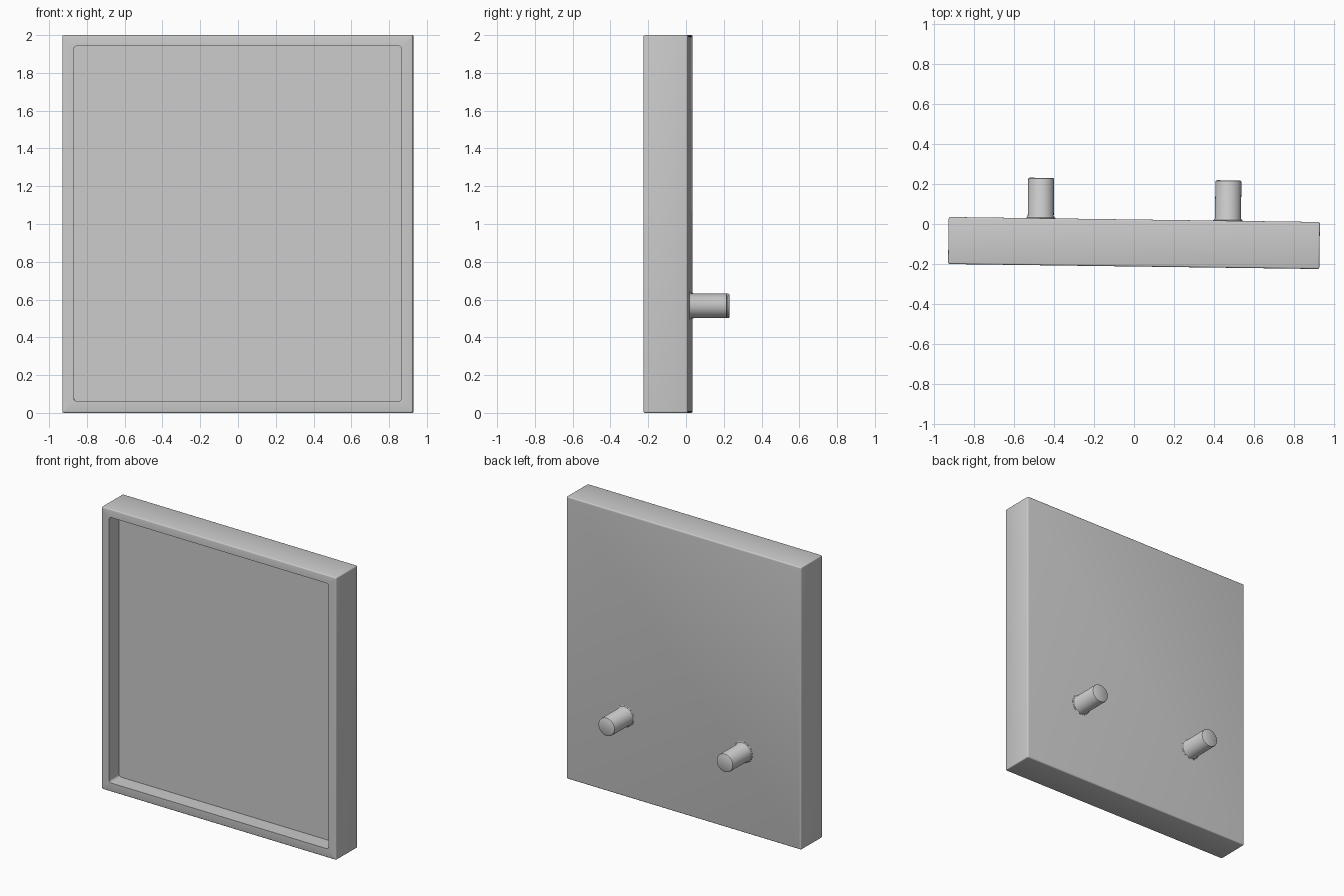
import bpy, bmesh, math
from mathutils import Matrix

if "Cube" in bpy.data.objects:
    bpy.data.objects.remove(bpy.data.objects["Cube"])

TILT = math.radians(-0.77)      # slight turn about the vertical axis
HALF_W, HEIGHT, HALF_T = 0.928, 2.0, 0.1175
DEPTH = 0.11                    # tray recess depth
PLACE = Matrix.Translation((0, -0.095, 0)) @ Matrix.Rotation(TILT, 4, 'Z')

grey = bpy.data.materials.new("grey")
grey.diffuse_color = (0.6, 0.6, 0.6, 1)
grey.use_nodes = True
grey.node_tree.nodes["Principled BSDF"].inputs["Base Color"].default_value = grey.diffuse_color


def finish(bm, name):
    bmesh.ops.recalc_face_normals(bm, faces=bm.faces)
    bm.transform(PLACE)
    mesh = bpy.data.meshes.new(name)
    bm.to_mesh(mesh)
    bm.free()
    mesh.materials.append(grey)
    ob = bpy.data.objects.new(name, mesh)
    bpy.context.collection.objects.link(ob)
    bpy.ops.object.select_all(action='DESELECT')
    ob.select_set(True)
    bpy.context.view_layer.objects.active = ob
    bpy.ops.object.shade_smooth_by_angle(angle=math.radians(35))
    return ob


def ring(bm, hw, z0, z1, radius, y, steps=5):
    """Rounded rectangle loop in the xz plane."""
    loop = []
    for k, (sx, sz) in enumerate([(1, 1), (-1, 1), (-1, -1), (1, -1)]):
        cx = sx * (hw - radius)
        cz = z1 - radius if sz > 0 else z0 + radius
        for i in range(steps + 1):
            a = math.pi / 2 * (k + i / steps)
            loop.append(bm.verts.new((cx + radius * math.cos(a), y, cz + radius * math.sin(a))))
    return loop


def bridge(bm, a, b):
    n = len(a)
    for i in range(n):
        j = (i + 1) % n
        bm.faces.new((a[i], a[j], b[j], b[i]))


# Tray: outer shell with softened edges, front rim and recessed panel
bm = bmesh.new()
r = 0.008
loops = []
for i in range(4):              # back edge rounding
    a = math.pi / 2 * i / 3
    d = r * (1 - math.sin(a))
    loops.append(ring(bm, HALF_W - d, d, HEIGHT - d, r, HALF_T - r + r * math.cos(a)))
for i in range(4):              # front edge rounding
    a = math.pi / 2 * i / 3
    d = r * (1 - math.cos(a))
    loops.append(ring(bm, HALF_W - d, d, HEIGHT - d, r, -HALF_T + r - r * math.sin(a)))
for y in (-HALF_T, -HALF_T + DEPTH):
    loops.append(ring(bm, HALF_W - 0.06, 0.062, HEIGHT - 0.058, 0.016, y))
for a, b in zip(loops, loops[1:]):
    bridge(bm, a, b)
bm.faces.new(loops[0])
bm.faces.new(loops[-1])
finish(bm, "tray")

# Pegs: turned profile (radius, distance from the back) with base fillet
R, LENGTH, SIDES = 0.065, 0.202, 32
profile = [(R + 0.012, -0.004), (R + 0.010, 0.001), (R + 0.004, 0.004), (R, 0.012),
           (R, LENGTH - 0.008), (R - 0.002, LENGTH - 0.003), (R - 0.007, LENGTH)]
for side, label in ((-1, "left_peg"), (1, "right_peg")):
    bm = bmesh.new()
    rings = []
    for rad, d in profile:
        rings.append([bm.verts.new((side * 0.468 + rad * math.cos(t), HALF_T + d,
                                    0.567 + rad * math.sin(t)))
                      for t in (2 * math.pi * i / SIDES for i in range(SIDES))])
    for a, b in zip(rings, rings[1:]):
        bridge(bm, a, b)
    bm.faces.new(rings[0])
    bm.faces.new(rings[-1])
    finish(bm, label)
